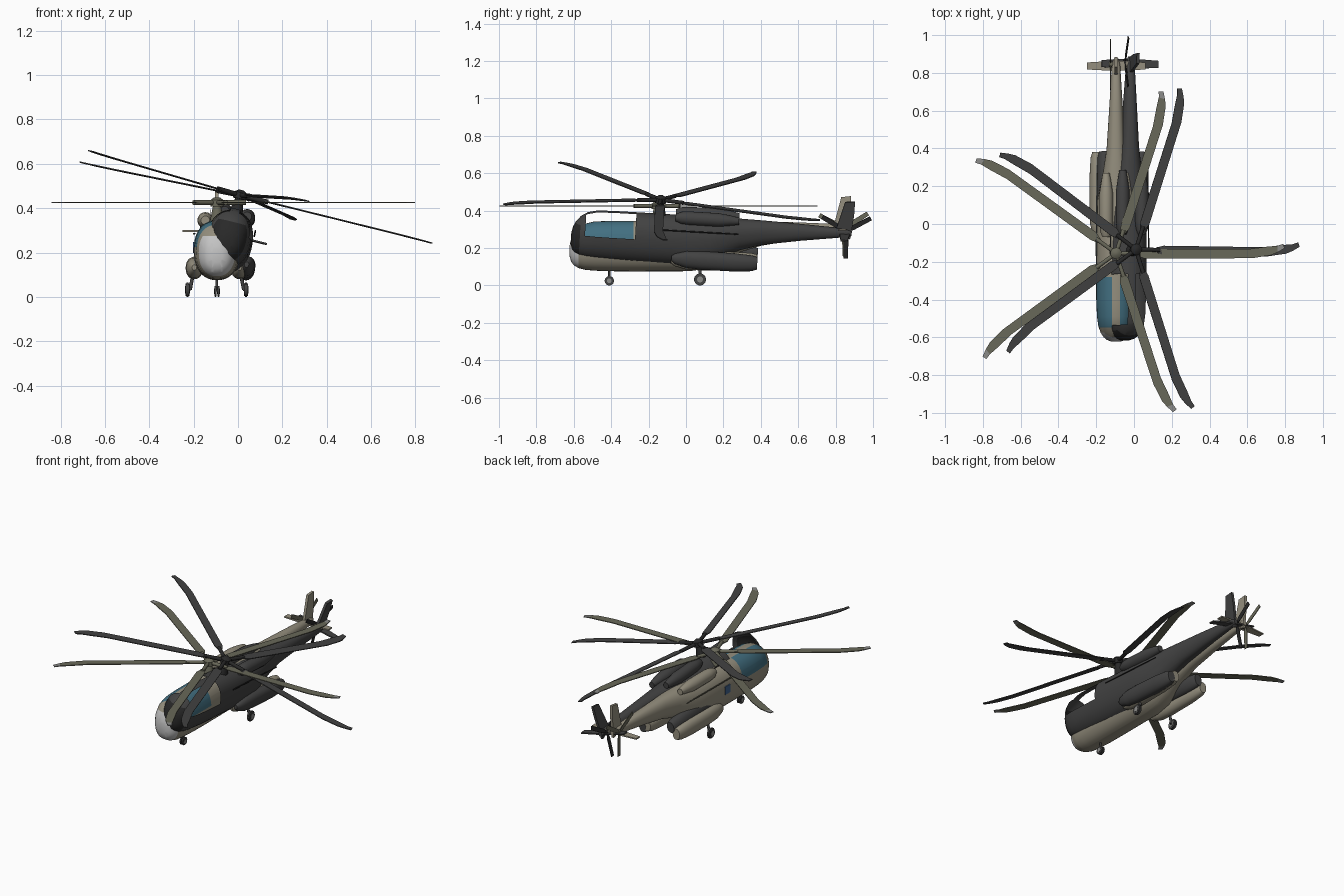
import bpy, bmesh, math
from mathutils import Matrix, Vector

if "Cube" in bpy.data.objects:
    bpy.data.objects.remove(bpy.data.objects["Cube"])


def material(name, rgb):
    m = bpy.data.materials.new(name)
    m.diffuse_color = (*rgb, 1)
    m.use_nodes = True
    m.node_tree.nodes["Principled BSDF"].inputs["Base Color"].default_value = m.diffuse_color
    return m


SAND = material("sand", (0.30, 0.275, 0.21))
OLIVE = material("olive", (0.14, 0.138, 0.10))
DARK = material("dark_grey", (0.055, 0.055, 0.055))
BLACK = material("black", (0.022, 0.022, 0.022))
NOSE = material("light_grey", (0.55, 0.55, 0.55))
GLASS = material("blue_glass", (0.055, 0.16, 0.22))
TIP = material("tip_grey", (0.26, 0.26, 0.25))
PANE = material("pane_blue", (0.05, 0.12, 0.26))


def finish(bm, name, mats, matrix, smooth=True):
    bmesh.ops.recalc_face_normals(bm, faces=bm.faces)
    me = bpy.data.meshes.new(name)
    bm.to_mesh(me)
    bm.free()
    for m in mats:
        me.materials.append(m)
    ob = bpy.data.objects.new(name, me)
    bpy.context.collection.objects.link(ob)
    ob.matrix_world = matrix
    if smooth:
        bpy.context.view_layer.objects.active = ob
        ob.select_set(True)
        bpy.ops.object.shade_smooth_by_angle(angle=math.radians(40))
        ob.select_set(False)
    return ob


def loft(bm, stations, n=24, p=2.0, cx=0.0):
    """Skin of rounded sections along y: (y, half width, bottom, top)."""
    rings = []
    for y, w, z0, z1 in stations:
        ring = []
        for i in range(n):
            a = 2 * math.pi * i / n
            c, s = math.cos(a), math.sin(a)
            x = math.copysign(abs(c) ** (2 / p), c) * w
            z = math.copysign(abs(s) ** (2 / p), s) * (z1 - z0) / 2
            ring.append(bm.verts.new((cx + x, y, (z0 + z1) / 2 + z)))
        rings.append(ring)
    for a, b in zip(rings, rings[1:]):
        for i in range(n):
            j = (i + 1) % n
            bm.faces.new((a[i], a[j], b[j], b[i]))
    bm.faces.new(rings[0])
    bm.faces.new(rings[-1])


def rod(bm, a, b, r1, r2=None, n=16):
    a, b = Vector(a), Vector(b)
    d = b - a
    rot = d.to_track_quat('Z', 'Y').to_matrix().to_4x4()
    bmesh.ops.create_cone(bm, cap_ends=True, segments=n, radius1=r1,
                          radius2=r1 if r2 is None else r2, depth=d.length,
                          matrix=Matrix.Translation((a + b) / 2) @ rot)


def plate(bm, pts, thick, m=Matrix.Identity(4)):
    """Outline in a local xy plane, given thickness and placed by m."""
    layers = [[bm.verts.new(m @ Vector((x, y, z))) for x, y in pts]
              for z in (-thick / 2, thick / 2)]
    bm.faces.new(layers[0][::-1])
    bm.faces.new(layers[1])
    for i in range(len(pts)):
        j = (i + 1) % len(pts)
        bm.faces.new((layers[0][i], layers[0][j], layers[1][j], layers[1][i]))


HUB = Vector((0, -0.155, 0.425))


def fuselage(pre, M, body, nose, glazed):
    bm = bmesh.new()
    loft(bm, [(-0.622, .025, .155, .215), (-0.614, .048, .127, .25),
              (-0.60, .065, .108, .278), (-0.575, .082, .093, .308),
              (-0.54, .094, .084, .33), (-0.49, .101, .079, .342),
              (-0.40, .105, .076, .345), (-0.28, .105, .075, .345),
              (0.02, .105, .076, .345), (0.12, .099, .092, .345),
              (0.20, .085, .13, .345), (0.28, .068, .175, .345),
              (0.40, .05, .212, .343), (0.60, .037, .246, .337),
              (0.84, .022, .28, .327), (0.875, .012, .288, .316)], 40, 2.25)
    for co, no in (((0, -.548, 0), (0, 1, 0)), ((0, -.28, 0), (0, 1, 0)),
                   ((0, 0, .225), (0, 0, 1)), ((0, 0, .275), (0, 0, 1)),
                   ((.022, 0, 0), (1, 0, 0)), ((-.022, 0, 0), (1, 0, 0))):
        bmesh.ops.bisect_plane(bm, geom=bm.verts[:] + bm.edges[:] + bm.faces[:],
                               dist=1e-5, plane_co=co, plane_no=no)
    holes = []
    for f in bm.faces:
        c = f.calc_center_median()
        if -.548 < c.y < -.28 and c.z > .225 and abs(c.x) > .022:
            f.material_index = 1
            holes.append(f)
        elif c.y < -.575 and c.z < .275:
            f.material_index = 2
    if not glazed:
        bmesh.ops.delete(bm, geom=holes, context='FACES')
    finish(bm, pre + "fuselage", [body, GLASS, nose], M)


def helicopter(pre, M, body, blade, tip, nose, hub, glazed):
    fuselage(pre, M, body, nose, glazed)
    # engines and side fuel tanks
    for s, side in ((-1, "left_"), (1, "right_")):
        bm = bmesh.new()
        loft(bm, [(-.07, .02, .325, .365), (-.04, .032, .312, .378),
                  (0, .036, .308, .382), (.16, .036, .308, .382),
                  (.22, .027, .318, .374), (.27, .018, .326, .364)], 20, 2, s * .052)
        finish(bm, pre + side + "engine", [body], M)
        bm = bmesh.new()
        loft(bm, [(-.08, .01, .12, .145), (-.06, .022, .103, .159),
                  (0, .035, .085, .176), (.08, .039, .08, .18),
                  (.26, .038, .081, .179), (.35, .033, .088, .173),
                  (.38, .024, .098, .165)], 24, 2.2, s * .102)
        finish(bm, pre + side + "fuel_tank", [body], M)
        bm = bmesh.new()
        rod(bm, (s * .105, -.17, .285), (s * .10, .27, .285), .0035, n=8)
        finish(bm, pre + side + "rail", [hub], M)
    # rotor mast, hub and blade arms
    bm = bmesh.new()
    rod(bm, (0, HUB.y, .33), (0, HUB.y, .42), .034, .016)
    rod(bm, (0, HUB.y, .408), (0, HUB.y, .436), .03)
    rod(bm, (0, HUB.y, .436), (0, HUB.y, .449), .03, .012)
    for k in range(5):
        a = math.radians(72 * k)
        d = Vector((math.cos(a), math.sin(a), 0))
        rod(bm, HUB + d * .02, HUB + d * .13, .011, n=10)
    finish(bm, pre + "rotor_hub", [hub], M)
    # five blades with swept tips
    for k in range(5):
        R = Matrix.Translation(HUB) @ Matrix.Rotation(math.radians(72 * k), 4, 'Z')
        bm = bmesh.new()
        plate(bm, [(.11, -.012), (.15, -.028), (.72, -.026), (.82, -.010),
                   (.855, .005), (.855, .04), (.80, .035), (.70, .022),
                   (.15, .022), (.11, .012)], .005, R)
        plate(bm, [(.855, .005), (.893, .027), (.885, .05), (.855, .04)], .005, R)
        bm.faces.ensure_lookup_table()
        for f in bm.faces[12:]:
            f.material_index = 1
        finish(bm, pre + "rotor_blade", [blade, tip], M, False)
    # tail fin and stabiliser
    bm = bmesh.new()
    yz = Matrix(((0, 0, 1, 0), (1, 0, 0, 0), (0, 1, 0, 0), (0, 0, 0, 1)))
    plate(bm, [(.785, .30), (.83, .472), (.883, .478), (.882, .40), (.868, .27)], .016, yz)
    finish(bm, pre + "tail_fin", [body], M, False)
    bm = bmesh.new()
    plate(bm, [(-.155, .818), (0, .81), (.155, .818), (.155, .855), (0, .865),
               (-.155, .855)], .008, Matrix.Translation((0, 0, .297)))
    finish(bm, pre + "stabiliser", [body], M, False)
    # tail rotor
    T = Matrix.Translation((-.03, .845, .305)) @ yz
    bm = bmesh.new()
    rod(bm, (0, .845, .305), (-.038, .845, .305), .013)
    for deg in (32, 152, 272):
        plate(bm, [(.01, -.006), (.04, -.013), (.15, -.012), (.15, .012), (.04, .013),
                   (.01, .006)], .004, T @ Matrix.Rotation(math.radians(deg), 4, 'Z'))
    finish(bm, pre + "tail_rotor", [hub], M, False)


def wheel(name, M, x, y, z, r, w):
    bm = bmesh.new()
    rod(bm, (x - w, y, z), (x + w, y, z), r, n=24)
    bmesh.ops.bevel(bm, geom=[e for e in bm.edges if abs(e.verts[0].co.x - e.verts[1].co.x) < 1e-5],
                    offset=w * .5, segments=2, affect='EDGES')
    rod(bm, (x - w - .002, y, z), (x + w + .002, y, z), r * .5, n=16)
    for f in bm.faces:
        c = f.calc_center_median()
        if abs(c.x - x) > w + .0015:
            f.material_index = 1
    finish(bm, name, [DARK, TIP], M)


# upright sand helicopter
M1 = Matrix.Translation((-.095, 0, 0))
helicopter("sand_", M1, SAND, OLIVE, TIP, NOSE, OLIVE, True)

# dark helicopter, banked and pitched, with open window frames
M2 = (Matrix.Translation((.01, -.135, .458)) @ Matrix.Rotation(math.radians(-3.4), 4, 'X')
      @ Matrix.Rotation(math.radians(13.9), 4, 'Y') @ Matrix.Translation(-HUB))
helicopter("dark_", M2, DARK, DARK, DARK, BLACK, BLACK, False)

# landing gear
for s, side in ((-1, "left_"), (1, "right_")):
    wheel(side + "wheel", M1, s * .132, .075, .032, .032, .009)
    bm = bmesh.new()
    rod(bm, (s * .108, .075, .10), (s * .121, .075, .032), .008, n=10)
    rod(bm, (s * .118, .075, .032), (s * .134, .075, .032), .006, n=10)
    finish(bm, side + "wheel_leg", [DARK], M1)
    wheel(side + "nose_wheel", M1, s * .007, -.41, .025, .025, .004)
    # cabin door window
    bm = bmesh.new()
    bmesh.ops.create_cube(bm, size=1, matrix=Matrix.Translation((s * .1045, -.13, .222))
                          @ Matrix.Diagonal((.006, .05, .05, 1)))
    finish(bm, side + "door_window", [PANE], M1, False)
bm = bmesh.new()
rod(bm, (0, -.41, .09), (0, -.41, .025), .006, n=10)
finish(bm, "nose_wheel_leg", [DARK], M1)
